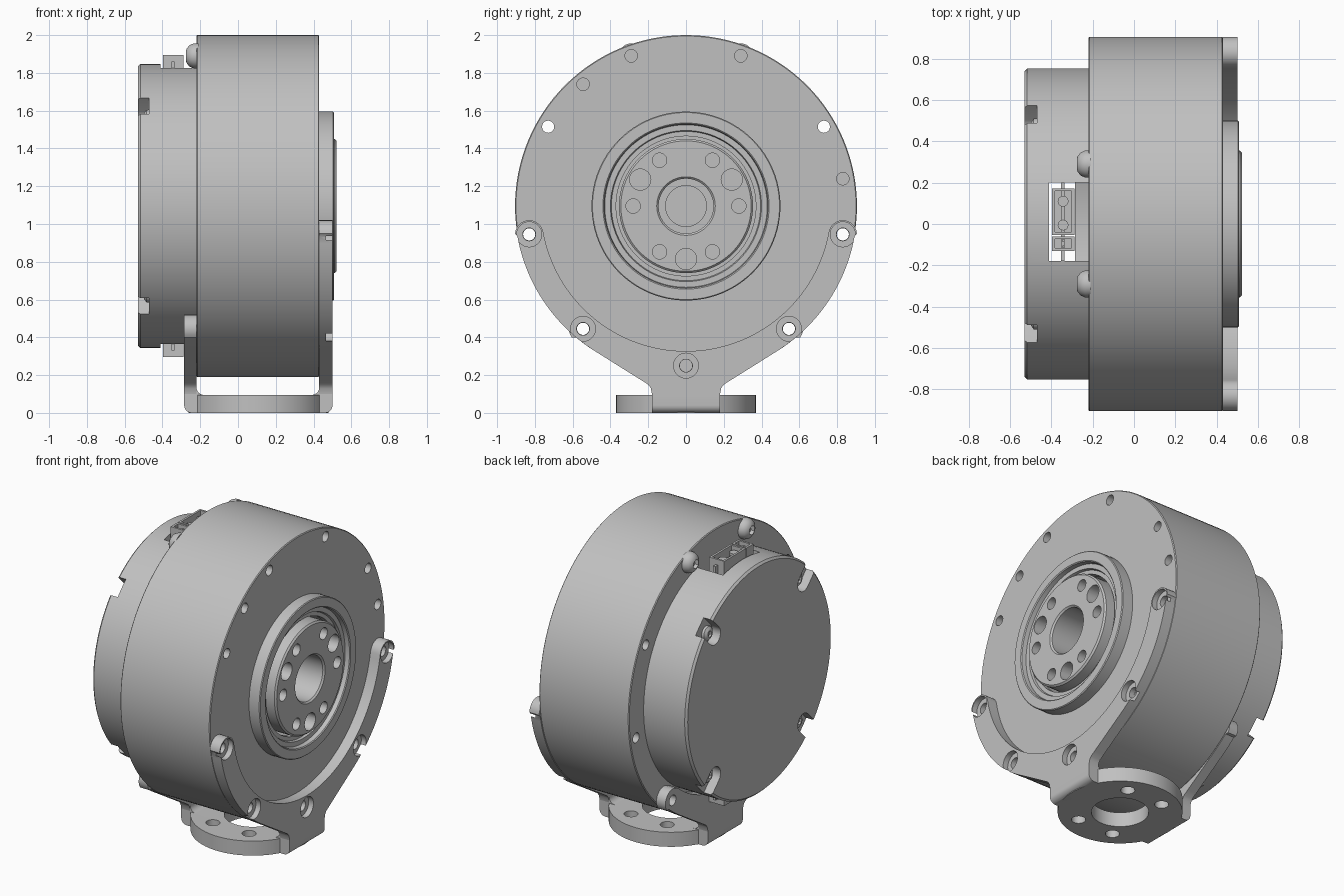
import bpy, bmesh, math
from math import sin, cos, pi, radians
from mathutils import Vector

if "Cube" in bpy.data.objects:
    bpy.data.objects.remove(bpy.data.objects["Cube"])

CZ = 1.095      # height of the motor axis
STRAP_X = 0.108  # middle of the bracket foot

grey = bpy.data.materials.new("metal grey")
grey.use_nodes = True
colour = (0.53, 0.53, 0.53, 1)
grey.diffuse_color = colour
grey.node_tree.nodes["Principled BSDF"].inputs["Base Color"].default_value = colour


def finish(name, bm):
    bmesh.ops.recalc_face_normals(bm, faces=bm.faces)
    mesh = bpy.data.meshes.new(name)
    bm.to_mesh(mesh)
    bm.free()
    mesh.materials.append(grey)
    ob = bpy.data.objects.new(name, mesh)
    bpy.context.collection.objects.link(ob)
    return ob


def lathe(name, profile, y=0, z=CZ, steps=96, closed=False):
    """Turn (x, radius) points around an axis parallel to x."""
    bm = bmesh.new()
    verts = [bm.verts.new((x, y, z + r)) for x, r in profile]
    edges = [bm.edges.new(p) for p in zip(verts, verts[1:])]
    if closed:
        edges.append(bm.edges.new((verts[-1], verts[0])))
    bmesh.ops.spin(bm, geom=verts + edges, cent=(0, y, z), axis=(1, 0, 0),
                   angle=2 * pi, steps=steps, use_merge=True)
    bmesh.ops.remove_doubles(bm, verts=bm.verts, dist=1e-5)
    return finish(name, bm)


def rod(name, r, x0, x1, y=0, z=CZ, steps=32):
    return lathe(name, [(x0, 0), (x0, r), (x1, r), (x1, 0)], y, z, steps)


def prism(name, points, offset):
    """Extrude a flat outline of 3D points."""
    bm = bmesh.new()
    face = bm.faces.new([bm.verts.new(p) for p in points])
    new = bmesh.ops.extrude_face_region(bm, geom=[face])["geom"]
    bmesh.ops.translate(bm, vec=offset, verts=[v for v in new if isinstance(v, bmesh.types.BMVert)])
    return finish(name, bm)


def box(name, x0, x1, y0, y1, z0, z1):
    return prism(name, [(x0, y0, z0), (x1, y0, z0), (x1, y1, z0), (x0, y1, z0)], (0, 0, z1 - z0))


def disc(name, r, x, y, z0, z1, steps=32):
    ring = [2 * pi * i / steps for i in range(steps)]
    return prism(name, [(x + r * cos(a), y + r * sin(a), z0) for a in ring], (0, 0, z1 - z0))


def combine(target, others, operation="DIFFERENCE"):
    bpy.context.view_layer.objects.active = target
    for other in others:
        mod = target.modifiers.new("boolean", "BOOLEAN")
        mod.operation, mod.solver, mod.object = operation, "EXACT", other
        bpy.ops.object.modifier_apply(modifier=mod.name)
        bpy.data.objects.remove(other)


def arc(cx, cy, r, a0, a1, n):
    """Points on an arc, angles in degrees."""
    span = [radians(a0 + (a1 - a0) * i / n) for i in range(n + 1)]
    return [(cx + r * cos(a), cy + r * sin(a)) for a in span]


# Hole positions in the (y, z) plane
screw_spots = [(s * 0.29, 1.89) for s in (-1, 1)]
side_spots = [(s * 0.73, 1.515) for s in (-1, 1)]
tip_spots = [(s * 0.83, 0.945) for s in (-1, 1)]
ear_spots = [(s * 0.545, 0.445) for s in (-1, 1)]
low_spot = [(0, 0.25)]

# Main housing drum
housing = lathe("housing", [(-0.22, 0), (-0.22, 0.9), (-0.215, 0.905), (0.425, 0.905),
                            (0.43, 0.9), (0.43, 0.38), (0.2, 0.38), (0.2, 0)], steps=128)
combine(housing, [rod("cutter", 0.032, -0.4, 0.7, y, z)
                  for y, z in side_spots + tip_spots + ear_spots])
combine(housing, [rod("cutter", 0.033, 0.33, 0.7, y, z)
                  for y, z in screw_spots + low_spot + [(-0.545, 1.74), (0.83, 1.24)]])

# Stepped bearing ring on the output face
lathe("bearing_ring", [(0.42, 0.5), (0.503, 0.5), (0.508, 0.495), (0.508, 0.44), (0.503, 0.434),
                       (0.475, 0.43), (0.475, 0.4), (0.46, 0.395), (0.46, 0.37), (0.42, 0.37)],
      closed=True)

# Output hub with stepped bore and bolt circle
hub = lathe("output_hub", [(0.2, 0.355), (0.512, 0.355), (0.522, 0.345), (0.522, 0.155),
                           (0.512, 0.145), (0.3, 0.145), (0.3, 0.108), (0.2, 0.108)], closed=True)
for count, start, r, depth in ((6, 0, 0.038, 0.12), (3, 30, 0.056, 0.2)):
    angles = [radians(start + 360 * i / count) for i in range(count)]
    combine(hub, [rod("cutter", r, 0.52 - depth, 0.7, 0.28 * cos(a), CZ + 0.28 * sin(a))
                  for a in angles])

# Rear cover with a connector opening and four screw slots
cover = lathe("rear_cover", [(-0.22, 0), (-0.22, 0.752), (-0.517, 0.752), (-0.53, 0.739), (-0.53, 0)],
              steps=128)
combine(cover, [box("cutter", -0.41, -0.2, -0.18, 0.2, 0.2, 2)])
for k in range(4):
    a = radians(45 + 90 * k)
    out, side = Vector((0, cos(a), sin(a))), Vector((0, -sin(a), cos(a)))
    centre = Vector((-0.7, 0, CZ))
    shape = [centre + out * u + side * v for u, v in arc(0.65, 0, 0.06, 90, 270, 12)]
    shape += [centre + out * 0.9 - side * 0.06, centre + out * 0.9 + side * 0.06]
    combine(cover, [prism("cutter", shape, (0.23, 0, 0))])
    p = centre + out * 0.655
    head = lathe("cover_screw", [(-0.46, 0), (-0.46, 0.048), (-0.485, 0.046), (-0.497, 0.03), (-0.5, 0)],
                 p.y, p.z, 24)
    combine(head, [rod("cutter", 0.02, -0.6, -0.485, p.y, p.z, 6)])

# Button-head screws behind the drum
for y, z in screw_spots:
    head = lathe("button_screw", [(-0.21, 0), (-0.21, 0.066), (-0.235, 0.066), (-0.258, 0.056),
                                  (-0.272, 0.038), (-0.278, 0.02), (-0.278, 0)], y, z, 32)
    combine(head, [rod("cutter", 0.03, -0.4, -0.25, y, z, 6)])

# Sockets at the top and bottom of the rear cover
for s in (1, -1):
    def level(d):
        return CZ + s * d

    for name, y0, y1, pins, pin_r in (("power_socket", -0.052, 0.172, (0.11, -0.005), 0.026),
                                      ("signal_socket", -0.13, -0.06, (-0.11, -0.08), 0.006)):
        socket = box(name, -0.397, -0.288, y0, y1, level(0.5), level(0.8))
        combine(socket, [box("cutter", -0.383, -0.302, y0 + 0.013, y1 - 0.013, level(0.72), level(0.9))])
        for y in pins:
            disc(name + "_contact", pin_r, -0.343, y, level(0.7), level(0.78), 16)
    box("socket_board", -0.352, -0.336, -0.18, 0.2, level(0.5), level(0.765))


# Bracket plates: crescents that taper into a narrow neck
def plate(name, x0, x1, tip):
    ty, tz = tip
    a = math.degrees(math.atan2(tz - CZ, ty))
    half = [(0.18, 0.1), (0.186, 0.13), (0.2, 0.15), (0.235, 0.172)]
    half += arc(0, CZ, 0.907, -57, a, 20)
    half += arc(ty, tz, 0.075, a, a + 180, 14)[1:-1]
    half += arc(0, CZ, 0.768, a, -90, 32)
    outline = half + [(-y, z) for y, z in reversed(half[:-1])]
    return prism(name, [(x0, y, z) for y, z in outline], (x1 - x0, 0, 0))


front = plate("front_bracket_plate", 0.43, 0.5, tip_spots[1])
spots = tip_spots + ear_spots + low_spot
combine(front, [rod("cutter", 0.034, 0.4, 0.6, y, z) for y, z in spots])
combine(front, [rod("cutter", 0.066, 0.465, 0.6, y, z) for y, z in spots])
rear = plate("rear_bracket_plate", -0.285, -0.22, ear_spots[1])
combine(rear, [rod("cutter", 0.034, -0.4, -0.1, y, z) for y, z in ear_spots + low_spot])

# Bracket foot: a bent strap widened by a round mounting flange
strap = arc(-0.245, 0.04, 0.04, 180, 270, 6) + arc(0.46, 0.04, 0.04, -90, 0, 6)
strap += [(0.5, 0.1), (0.43, 0.1 + 0.035)]
strap += arc(0.39, 0.135, 0.04, 0, -90, 6)[1:] + arc(-0.18, 0.135, 0.04, 270, 180, 6)
strap += [(-0.285, 0.1)]
foot = prism("bracket_foot", [(x, -0.18, z) for x, z in strap], (0, 0.36, 0))
combine(foot, [disc("flange", 0.37, STRAP_X, 0, 0, 0.095, 96)], "UNION")
combine(foot, [disc("cutter", 0.17, STRAP_X, 0, -0.1, 0.2, 64)])
combine(foot, [disc("cutter", 0.042, STRAP_X + sx * 0.131, sy * 0.227, -0.1, 0.2)
               for sx in (-1, 1) for sy in (-1, 1)])

# Smooth the curved walls and keep crisp edges
for ob in bpy.context.scene.objects:
    ob.select_set(ob.type == "MESH")
bpy.ops.object.shade_smooth_by_angle(angle=radians(30))
